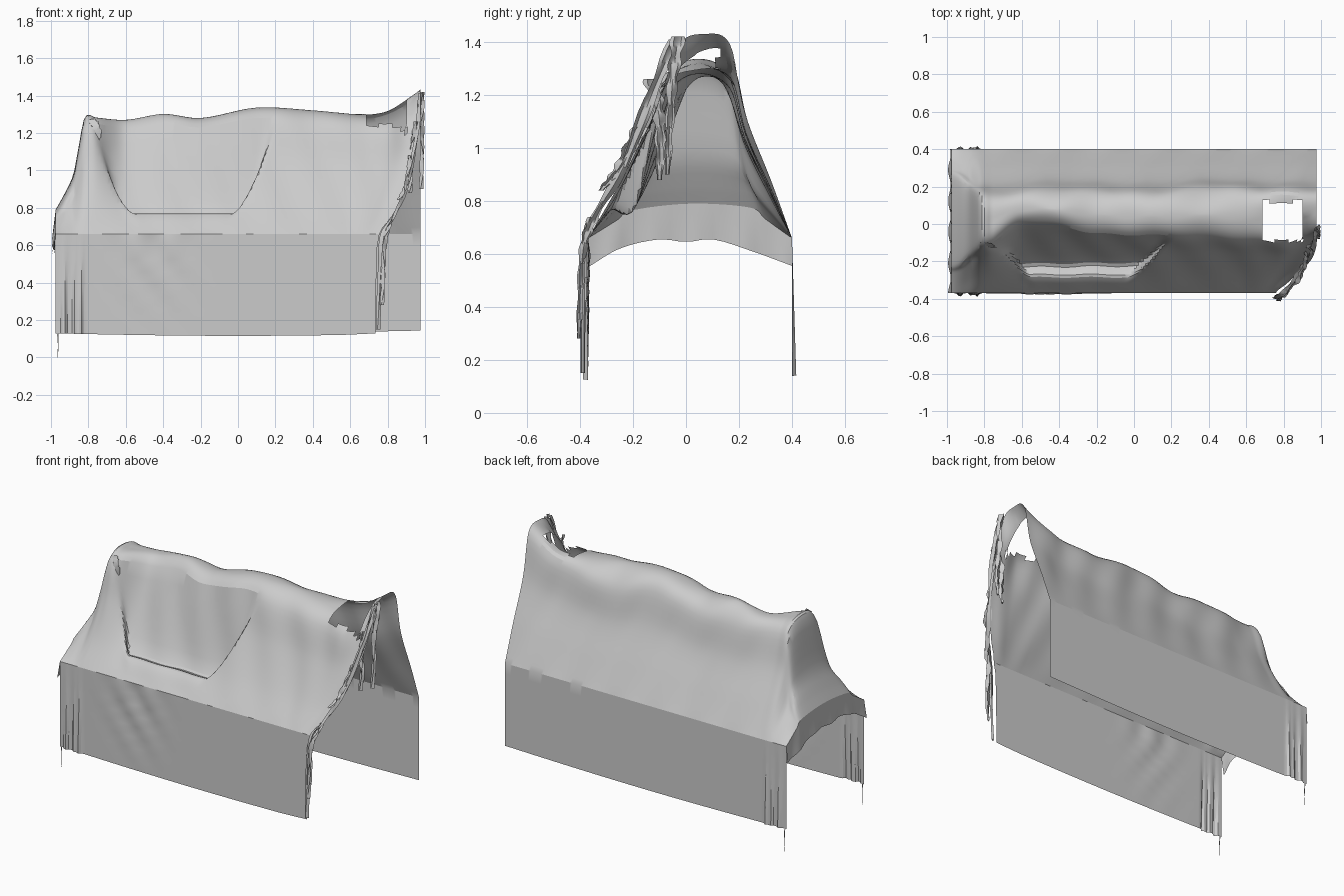
import bpy, bmesh, math
from mathutils import Vector

if "Cube" in bpy.data.objects:
    bpy.data.objects.remove(bpy.data.objects["Cube"])


def sample(xs, rows, x):
    """Smooth (Hermite) interpolation of tuples in rows at position x."""
    n = len(xs)
    i = 0
    while i < n - 2 and x > xs[i + 1]:
        i += 1
    h = xs[i + 1] - xs[i]
    t = min(1, max(0, (x - xs[i]) / h))

    def slope(j, k):
        a, b = max(0, j - 1), min(n - 1, j + 1)
        return (rows[b][k] - rows[a][k]) / (xs[b] - xs[a])
    out = []
    for k in range(len(rows[0])):
        p, q = rows[i][k], rows[i + 1][k]
        out.append((2*t**3 - 3*t*t + 1)*p + (t**3 - 2*t*t + t)*h*slope(i, k)
                   + (3*t*t - 2*t**3)*q + (t**3 - t*t)*h*slope(i + 1, k))
    return out


def step(a, b, x):
    t = min(1, max(0, (x - a) / (b - a)))
    return t * t * (3 - 2 * t)


def bump(x, c, w):
    return math.exp(-((x - c) / w) ** 2)


def finish(name, bm, angle=22):
    me = bpy.data.meshes.new(name)
    bm.to_mesh(me)
    bm.free()
    ob = bpy.data.objects.new(name, me)
    bpy.context.collection.objects.link(ob)
    bpy.ops.object.select_all(action='DESELECT')
    ob.select_set(True)
    bpy.context.view_layer.objects.active = ob
    bpy.ops.object.shade_smooth_by_angle(angle=math.radians(angle))
    return ob


# Ridge stations: x, then front shoulder y z, crown z, back shoulder y z
STATIONS = [
    (-.975, -.20, .765, .79, .24, .775), (-.93, -.18, .84, .87, .22, .85),
    (-.88, -.14, .95, .98, .19, .95), (-.855, -.12, 1.08, 1.11, .17, 1.07),
    (-.82, -.10, 1.24, 1.28, .15, 1.22), (-.76, -.10, 1.25, 1.28, .14, 1.24),
    (-.60, .00, 1.22, 1.27, .17, 1.22), (-.40, -.01, 1.25, 1.30, .18, 1.22),
    (-.20, -.05, 1.23, 1.28, .17, 1.22), (.10, -.06, 1.28, 1.335, .16, 1.28),
    (.40, -.07, 1.26, 1.32, .19, 1.23), (.68, -.09, 1.24, 1.295, .17, 1.27),
    (.80, -.10, 1.23, 1.29, .17, 1.30), (.90, -.07, 1.25, 1.36, .17, 1.35),
    (.975, -.03, 1.38, 1.43, .165, 1.39)]
SX = [s[0] for s in STATIONS]
SR = [s[1:] for s in STATIONS]
FRONT, BACK, EAVE = -.37, .40, .66

# Right edge of the front panel: height -> x
EDGE_Z = [.1, .6, .68, .75, .9, 1.1, 1.3, 1.5]
EDGE_X = [(.735,), (.745,), (.765,), (.82,), (.90,), (.95,), (.975,), (.98,)]
SUB, WALL = 6, 8


def section(x):
    """Cross-section of the cloth from front hem, over the ridge, to back hem."""
    yf, zf, top, yb, zb = sample(SX, SR, x)
    sag = .02 * step(-.97, -.8, x)

    def mix(a, b, t, s):
        return (a[0] + (b[0]-a[0])*t + s, a[1] + (b[1]-a[1])*t - abs(s)*.5)
    f0, r1, r2, b0 = (FRONT, EAVE), (yf, zf), (yb, zb), (BACK, EAVE)
    mid = ((yf + yb) / 2, top)
    ctrl = [f0, mix(f0, r1, .3, sag), mix(f0, r1, .65, sag), r1, mid,
            r2, mix(b0, r2, .65, -sag), mix(b0, r2, .3, -sag * .5), b0]
    seat = [f0, (-.285, .765), (-.19, .785), (yf, zf)]
    pts = []
    for j in range(8 * SUB + 1):
        u = j / SUB
        y, z = sample(range(9), ctrl, u)
        if u < 3:   # sunken seat in the front slope
            w = (step(-.63, -.53, x + .35*(z - .78))
                 * (1 - step(-.06, .03, x - .4*(z - .78))))
            v = sample(range(4), seat, u)
            y += (v[0] - y) * w
            z += (v[1] - z) * w
        wave = math.sin(math.pi * u / 8) ** .5 if 0 < u < 8 else 0
        y += wave * .005 * math.sin(23*x + 9*z) * (1 if u < 4 else -1)
        pts.append((y, z, u))
    hem = .13 - .015 * math.cos(x * 1.5)
    fold = bump(x, -.84, .012) + bump(x, -.87, .008) + bump(x, -.93, .012)
    front, back = [], []
    for k in range(WALL):
        t = k / WALL
        drape = .012 * math.sin(30*x + 14*t) * bump(x, -.45, .18) * t
        front.append((FRONT - .02*fold*(1 - t) - drape, hem + (EAVE-hem)*t, -1))
        back.append((BACK + .017*fold*(1 - t), hem + .015 + (EAVE-hem-.015)*t, 9))
    return front + pts + back[::-1]


# Draped cover: lofted sections with an open right end and a hole in the top
bm = bmesh.new()
N = 156
rows = []
for i in range(N + 1):
    x = -.975 + 1.95 * i / N
    row = []
    for y, z, u in section(x):
        px = x
        if u < 3 and x > .55:
            edge = sample(EDGE_Z, EDGE_X, z)[0]
            px = .55 + (x - .55) * (edge - .55) / .425
        row.append(bm.verts.new((px, y, z)))
    rows.append(row)
for a, b in zip(rows, rows[1:]):
    for j in range(len(a) - 1):
        bm.faces.new((a[j], b[j], b[j + 1], a[j + 1]))

# Scalloped flap hanging on the left end
prev = rows[0][WALL:-WALL]
flap_y = [-.37, -.25, -.1, 0, .1, .25, .40]
flap_z = [(.55,), (.62,), (.655,), (.645,), (.655,), (.61,), (.555,)]
first = prev
for k in range(1, 6):
    t = k / 5
    cur = []
    for v in first:
        low = sample(flap_y, flap_z, v.co.y)[0]
        cur.append(bm.verts.new((v.co.x - .012*t + .007*t*math.sin(38*v.co.y),
                                 v.co.y, v.co.z + (low - v.co.z)*t)))
    for j in range(len(cur) - 1):
        bm.faces.new((prev[j], prev[j + 1], cur[j + 1], cur[j]))
    prev = cur

hole = []
for f in bm.faces:
    c = f.calc_center_median()
    if .69 < c.x < .90 and -.09 < c.y < .12 and c.z > 1:
        hole.append(f)
bmesh.ops.delete(bm, geom=hole, context='FACES')
finish("draped_cover", bm)


def ribbon(name, path, width, across=(0, 1, 0), wave=.012, n=28):
    """Wavy strip of cloth along a path, tapering to its lower end."""
    bm = bmesh.new()
    prev, d = None, Vector(across)
    for i in range(n + 1):
        s = i / n * (len(path) - 1)
        c = Vector(sample(range(len(path)), path, s))
        w = width * (1 - .6 * i / n) * (1 + .25*math.sin(i * 1.1))
        cur = []
        for k in range(5):
            off = (k / 4 - .5) * w
            cur.append(bm.verts.new(c + d * off + Vector(
                (wave * math.sin(k * 1.6 + i * .35), 0, 0))))
        if prev:
            for k in range(4):
                bm.faces.new((prev[k], prev[k+1], cur[k+1], cur[k]))
        prev = cur
    return finish(name, bm, 40)


# Crumpled, torn cloth along the right front edge
ribbon("edge_roll", [(.975, -.04, 1.41), (.955, -.13, 1.2), (.905, -.24, .92),
                     (.83, -.34, .75), (.765, -.385, .62), (.75, -.39, .15)], .05)
ribbon("hanging_strip", [(.82, -.35, .74), (.785, -.39, .6), (.77, -.405, .28)], .04)
ribbon("upper_strip", [(.985, -.03, 1.42), (.985, -.055, 1.2), (.98, -.07, .9)], .05)
ribbon("middle_strip", [(.95, -.13, 1.26), (.93, -.10, 1.1), (.92, -.10, .88)], .06)
ribbon("lower_flap", [(.92, -.17, 1.08), (.90, -.25, .93), (.86, -.32, .84)], .06)

# Loose knot at the left front shoulder
ribbon("shoulder_fold", [(-.80, -.10, 1.26), (-.75, -.125, 1.23), (-.76, -.12, 1.14)],
       .05, (.8, 0, .6))

# Thin threads trailing from the left corners
for side, y in (("front", FRONT), ("back", BACK)):
    ribbon(side + "_thread", [(-.965, y, .14), (-.962, y, .07), (-.965, y, 0)],
           .006, (1, 0, 0), .001, 6)
